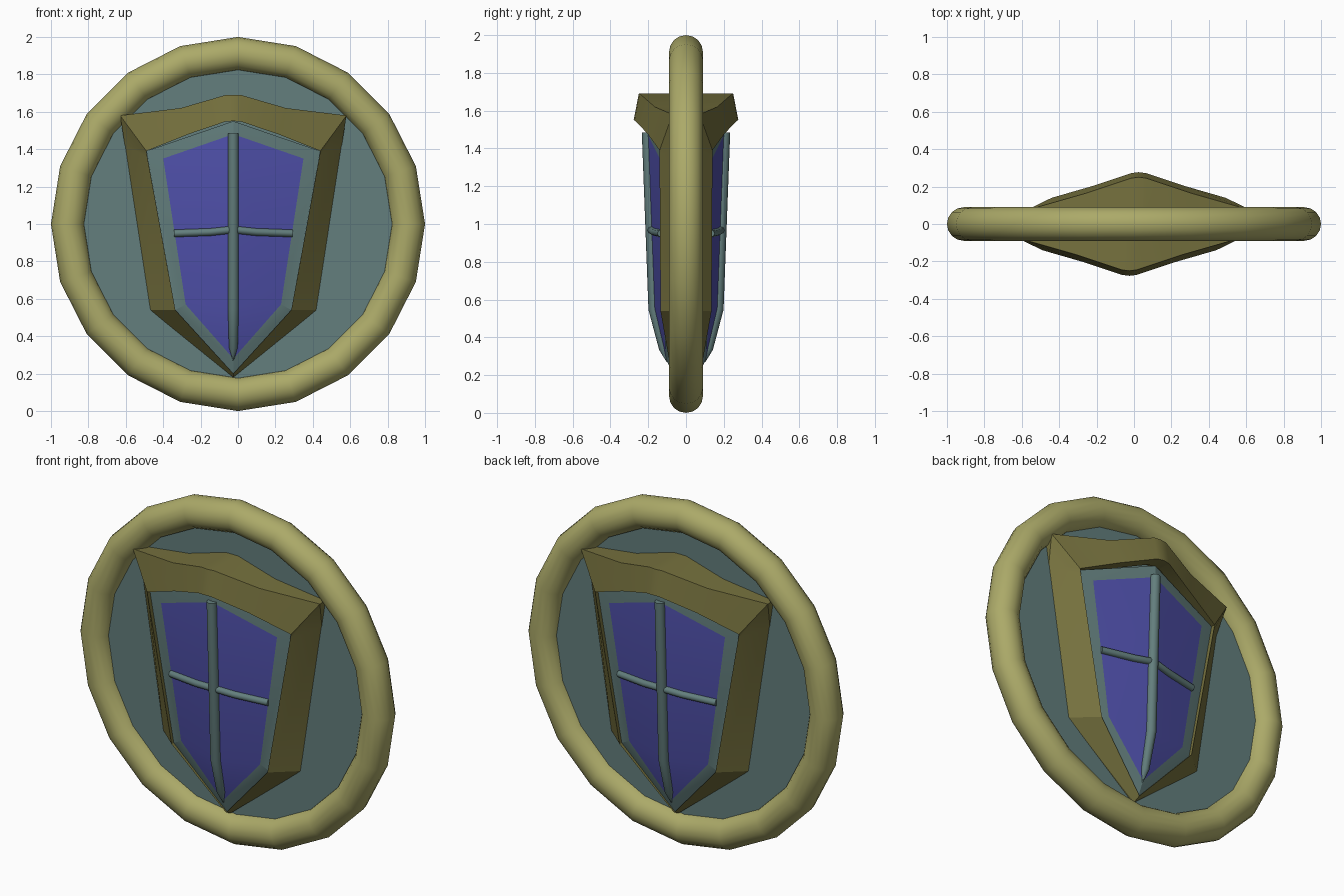
import bpy, bmesh, math
from mathutils import Matrix, Vector

cube = bpy.data.objects.get("Cube")
if cube:
    bpy.data.objects.remove(cube, do_unlink=True)


def material(name, rgb):
    m = bpy.data.materials.new(name)
    m.use_nodes = True
    color = (*rgb, 1)
    m.diffuse_color = color
    m.node_tree.nodes["Principled BSDF"].inputs["Base Color"].default_value = color
    return m


GOLD = material("pale gold", (0.41, 0.40, 0.14))
BRONZE = material("dark bronze", (0.18, 0.165, 0.048))
TEAL = material("grey teal", (0.125, 0.21, 0.205))
BLUE = material("royal blue", (0.08, 0.082, 0.41))


def finish(obj, name, mats, angle=30):
    obj.name = obj.data.name = name
    for m in mats:
        obj.data.materials.append(m)
    bpy.ops.object.select_all(action='DESELECT')
    obj.select_set(True)
    bpy.context.view_layer.objects.active = obj
    bpy.ops.object.shade_smooth_by_angle(angle=math.radians(angle))
    return obj


def mesh_object(name, bm, mats, angle=30):
    mesh = bpy.data.meshes.new(name)
    bm.to_mesh(mesh)
    bm.free()
    obj = bpy.data.objects.new(name, mesh)
    bpy.context.collection.objects.link(obj)
    return finish(obj, name, mats, angle)


def outline(half):
    """Mirror a half outline running from top centre to bottom tip."""
    inner = [p for p in half if p[0] > 0]
    left = [(-x, y, z) for x, y, z in reversed(inner)]
    return [Vector(p) for p in half + left]


def loft(bm, rings):
    loops = [[bm.verts.new(p) for p in ring] for ring in rings]
    for a, b in zip(loops, loops[1:]):
        for i in range(len(a)):
            j = (i + 1) % len(a)
            bm.faces.new((a[i], a[j], b[j], b[i]))


def tube(name, path, radius):
    """Rounded bar along (x, y, z, relative radius) points."""
    curve = bpy.data.curves.new(name, 'CURVE')
    curve.dimensions = '3D'
    curve.bevel_depth = radius
    curve.bevel_resolution = 2
    curve.use_fill_caps = True
    spline = curve.splines.new('POLY')
    spline.points.add(len(path) - 1)
    for point, (x, y, z, r) in zip(spline.points, path):
        point.co = (x, y, z, 1)
        point.radius = r
    obj = bpy.data.objects.new(name, curve)
    bpy.context.collection.objects.link(obj)
    bpy.ops.object.select_all(action='DESELECT')
    obj.select_set(True)
    bpy.context.view_layer.objects.active = obj
    bpy.ops.object.convert(target='MESH')
    return finish(bpy.context.object, name, [TEAL], 50)


# Outer ring
bpy.ops.mesh.primitive_torus_add(major_segments=20, minor_segments=16, major_radius=0.91,
                                 minor_radius=0.09, location=(0, 0, 1),
                                 rotation=(math.pi / 2, 0, math.pi))
finish(bpy.context.object, "outer_ring", [GOLD], 40)

# Backing disc
bpy.ops.mesh.primitive_cylinder_add(vertices=20, radius=0.9, depth=0.04, location=(0, 0, 1),
                                    rotation=(math.pi / 2, 0, 0))
finish(bpy.context.object, "backing_disc", [TEAL])

# Shield frame: back edge, front outer edge, raised inner edge, recessed edge
outer = outline([(0, -0.25, 1.69), (0.04, -0.245, 1.69), (0.28, -0.165, 1.62),
                 (0.605, -0.072, 1.58), (0.58, -0.018, 1.42),
                 (0.445, -0.018, 0.54), (0, -0.03, 0.18)])
inner = outline([(0, -0.277, 1.55), (0.04, -0.272, 1.548), (0.24, -0.205, 1.48),
                 (0.465, -0.14, 1.39), (0.46, -0.14, 1.36),
                 (0.31, -0.135, 0.54), (0, -0.075, 0.2)])
back = [Vector((p.x, 0, p.z)) for p in outer]
recess = [Vector((p.x, p.y + 0.08, p.z)) for p in inner]
bm = bmesh.new()
loft(bm, [back, outer, inner, recess])
bmesh.ops.recalc_face_normals(bm, faces=bm.faces)
frame = mesh_object("shield_frame", bm, [BRONZE])

# Shield panel: teal border around two blue halves folded along the centre
border = [(0, -0.205, 1.55), (0.465, -0.115, 1.39), (0.31, -0.115, 0.54), (0, -0.065, 0.2)]
field = [(0, -0.205, 1.48), (0.375, -0.14, 1.35), (0.255, -0.125, 0.57), (0, -0.105, 0.28)]
fold = (0, -0.17, 0.55)
bm = bmesh.new()
for side in (1, -1):
    def add(points, index):
        verts = [bm.verts.new((x * side, y, z)) for x, y, z in points]
        bm.faces.new(verts).material_index = index
    for i in range(3):
        add([border[i], border[i + 1], field[i + 1], field[i]], 0)
    add([field[0], field[1], field[2], fold], 1)
    add([field[2], field[3], fold], 1)
bmesh.ops.remove_doubles(bm, verts=bm.verts, dist=0.0005)
for f in bm.faces:
    f.normal_update()
    if f.normal.y > 0:
        f.normal_flip()
panel = mesh_object("shield_panel", bm, [TEAL, BLUE], 15)

# Raised cross bars
upright = tube("upright_bar", [(0, -0.205, 1.485, 1), (0, -0.17, 0.55, 1),
                               (0, -0.12, 0.34, 0.8), (0, -0.1, 0.27, 0.1)], 0.029)
crossbar = tube("crossbar", [(-0.315, -0.132, 0.95, 1), (-0.12, -0.167, 0.957, 1),
                             (0, -0.188, 0.97, 1),
                             (0.12, -0.167, 0.957, 1), (0.315, -0.132, 0.95, 1)], 0.02)

# Offset the front shield, then repeat it turned round on the back
turn = Matrix.Rotation(math.pi, 4, 'Z')
for part in (frame, panel, upright, crossbar):
    part.data.transform(Matrix.Translation((-0.025, 0, 0)))
    twin = part.copy()
    twin.data = part.data.copy()
    twin.data.transform(turn)
    twin.name = "back_" + part.name
    part.name = "front_" + part.name
    bpy.context.collection.objects.link(twin)
